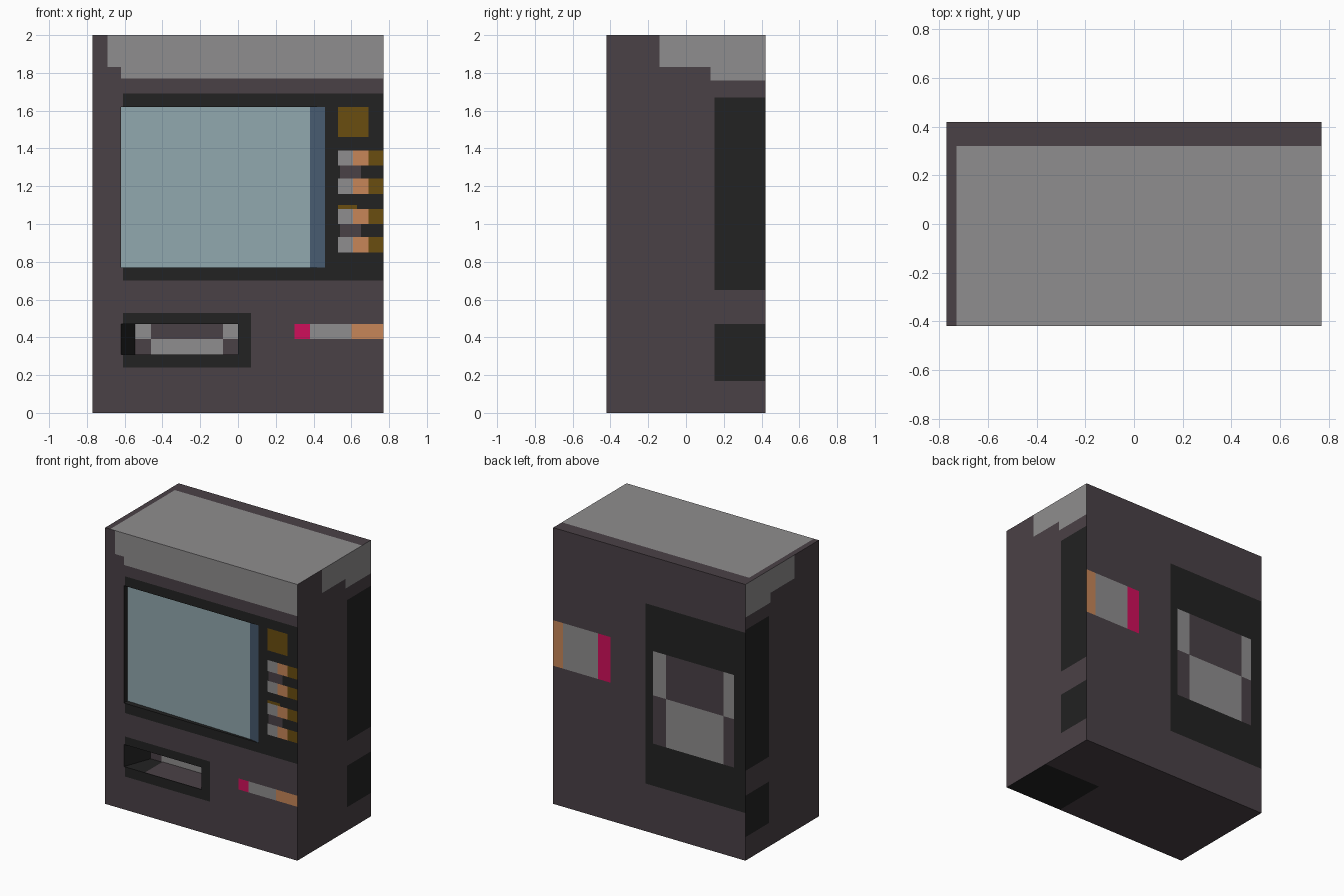
import bpy
import bmesh
from mathutils import Vector

cube = bpy.data.objects.get("Cube")
if cube:
    bpy.data.objects.remove(cube, do_unlink=True)

# Colours, given as display values and converted to linear
SWATCHES = {
    "body": "4A4146", "grey": "8F8D8E", "black": "222222", "glass": "91A8AE",
    "blue": "475B6F", "brown": "6A4D10", "orange": "C78658", "pink": "D00F5B",
}
NAMES = list(SWATCHES)


def linear(c):
    return c / 12.92 if c <= 0.04045 else ((c + 0.055) / 1.055) ** 2.4


MATERIALS = []
for name, code in SWATCHES.items():
    rgba = [linear(c / 255) for c in bytes.fromhex(code)] + [1.0]
    mat = bpy.data.materials.new(name)
    mat.use_nodes = True
    mat.diffuse_color = rgba
    shader = next(n for n in mat.node_tree.nodes if n.type == "BSDF_PRINCIPLED")
    shader.inputs["Base Color"].default_value = rgba
    shader.inputs["Roughness"].default_value = 0.8
    MATERIALS.append(mat)


def add_face(bm, points, colour, facing):
    """Add one polygon, turned towards the given direction."""
    face = bm.faces.new([bm.verts.new(p) for p in points])
    face.material_index = NAMES.index(colour)
    face.normal_update()
    if face.normal.dot(Vector(facing)) < 0:
        face.normal_flip()


def painted_side(bm, place, facing, base, rects):
    """Cut a flat side along the rectangles; the last one covering a cell colours it."""
    layers = [(*base, "body")] + rects
    us = sorted({u for r in layers for u in r[0:2]})
    vs = sorted({v for r in layers for v in r[2:4]})
    for u0, u1 in zip(us, us[1:]):
        for v0, v1 in zip(vs, vs[1:]):
            u, v = (u0 + u1) / 2, (v0 + v1) / 2
            colour = [r[4] for r in layers if r[0] < u < r[1] and r[2] < v < r[3]][-1]
            if colour:
                corners = [(u0, v0), (u1, v0), (u1, v1), (u0, v1)]
                add_face(bm, [place(*c) for c in corners], colour, facing)


def pocket(bm, profile, z0, z1, colours):
    """Recess walls along an (x, y) profile, with a floor and a ceiling."""
    centre = sum((Vector((x, y, (z0 + z1) / 2)) for x, y in profile), Vector()) / len(profile)
    for a, b, colour in zip(profile, profile[1:], colours):
        if colour:
            points = [Vector((*a, z0)), Vector((*b, z0)), Vector((*b, z1)), Vector((*a, z1))]
            add_face(bm, points, colour, centre - sum(points, Vector()) / 4)
    add_face(bm, [(x, y, z0) for x, y in profile], "black", (0, 0, 1))
    add_face(bm, [(x, y, z1) for x, y in profile], "black", (0, 0, -1))


def finish(name, bm):
    bmesh.ops.remove_doubles(bm, verts=bm.verts, dist=0.0001)
    mesh = bpy.data.meshes.new(name)
    bm.to_mesh(mesh)
    bm.free()
    for mat in MATERIALS:
        mesh.materials.append(mat)
    obj = bpy.data.objects.new(name, mesh)
    bpy.context.collection.objects.link(obj)


W, D, H = 0.77, 0.42, 2.0
SCREEN = (-0.62, 0.46, 0.77, 1.62)
TRAY = (-0.62, 0.0, 0.31, 0.47)

# Front: header, screen surround, button column, tray surround, card slot
front = [
    (-0.69, W, 1.83, H, "grey"),
    (-0.62, W, 1.77, H, "grey"),
    (-0.61, W, 0.70, 1.69, "black"),
    (-0.61, 0.07, 0.24, 0.53, "black"),
    (0.53, 0.69, 1.46, 1.62, "brown"),
    (0.54, 0.65, 0.93, 1.31, "body"),
    (0.53, 0.65, 1.08, 1.16, "black"),
    (0.53, 0.63, 1.08, 1.10, "brown"),
    (0.30, 0.38, 0.39, 0.47, "pink"),
    (0.38, 0.60, 0.39, 0.47, "grey"),
    (0.60, W, 0.39, 0.47, "orange"),
    (*SCREEN, None),
    (*TRAY, None),
]
for z in (0.85, 1.00, 1.16, 1.31):
    for x0, x1, colour in ((0.53, 0.61, "grey"), (0.61, 0.69, "orange"), (0.69, W, "brown")):
        front.append((x0, x1, z, round(z + 0.08, 2), colour))

# Back: service panel and label
back = [
    (-W, 0.03, 0.345, 1.65, "black"),
    (-0.68, -0.03, 0.65, 1.32, "body"),
    (-0.68, -0.595, 1.0, 1.32, "grey"),
    (-0.135, -0.03, 1.0, 1.32, "grey"),
    (-0.595, -0.135, 0.65, 1.0, "grey"),
    (0.31, 0.41, 1.0, 1.33, "pink"),
    (0.41, 0.69, 1.0, 1.33, "grey"),
    (0.69, W, 1.0, 1.33, "orange"),
]

# Both flanks share one layout
flank = [
    (-0.14, D, 1.83, H, "grey"),
    (0.13, D, 1.76, H, "grey"),
    (0.15, D, 0.65, 1.67, "black"),
    (0.15, D, 0.17, 0.47, "black"),
]

# Cabinet shell
bm = bmesh.new()
painted_side(bm, lambda x, z: (x, -D, z), (0, -1, 0), (-W, W, 0, H), front)
painted_side(bm, lambda x, z: (x, D, z), (0, 1, 0), (-W, W, 0, H), back)
for s in (-1, 1):
    painted_side(bm, lambda y, z: (s * W, y, z), (s, 0, 0), (-D, D, 0, H), flank)
painted_side(bm, lambda x, y: (x, y, H), (0, 0, 1), (-W, W, -D, D),
             [(-0.73, W, -D, 0.32, "grey")])
painted_side(bm, lambda x, y: (x, y, 0), (0, 0, -1), (-W, W, -D, D),
             [(0.30, W, -D, -0.01, "black")])
finish("cabinet", bm)

# Screen, set slightly into the front
bm = bmesh.new()
left, right, low, high = SCREEN
pocket(bm, [(left, -D), (left, -0.38), (0.38, -0.405), (right, -D)], low, high,
       ("black", "glass", "blue"))
finish("screen", bm)

# Dispenser tray, a deep recess with a slanted left wall
bm = bmesh.new()
left, right, low, high = TRAY
inner, deep, mid = -0.545, -0.22, 0.39
pocket(bm, [(left, -D), (inner, deep), (right, deep), (right, -D)], low, high,
       ("black", None, "black"))
painted_side(bm, lambda x, z: (x, deep, z), (0, -1, 0), (inner, right, low, high), [
    (inner, -0.46, mid, high, "grey"),
    (-0.08, right, mid, high, "grey"),
    (-0.46, -0.08, low, mid, "grey"),
])
finish("dispenser_tray", bm)

# Floor plate inside the tray
bm = bmesh.new()
painted_side(bm, lambda x, y: (x, y, low + 0.003), (0, 0, 1), (-0.45, right, -D, deep), [])
finish("tray_floor_plate", bm)
